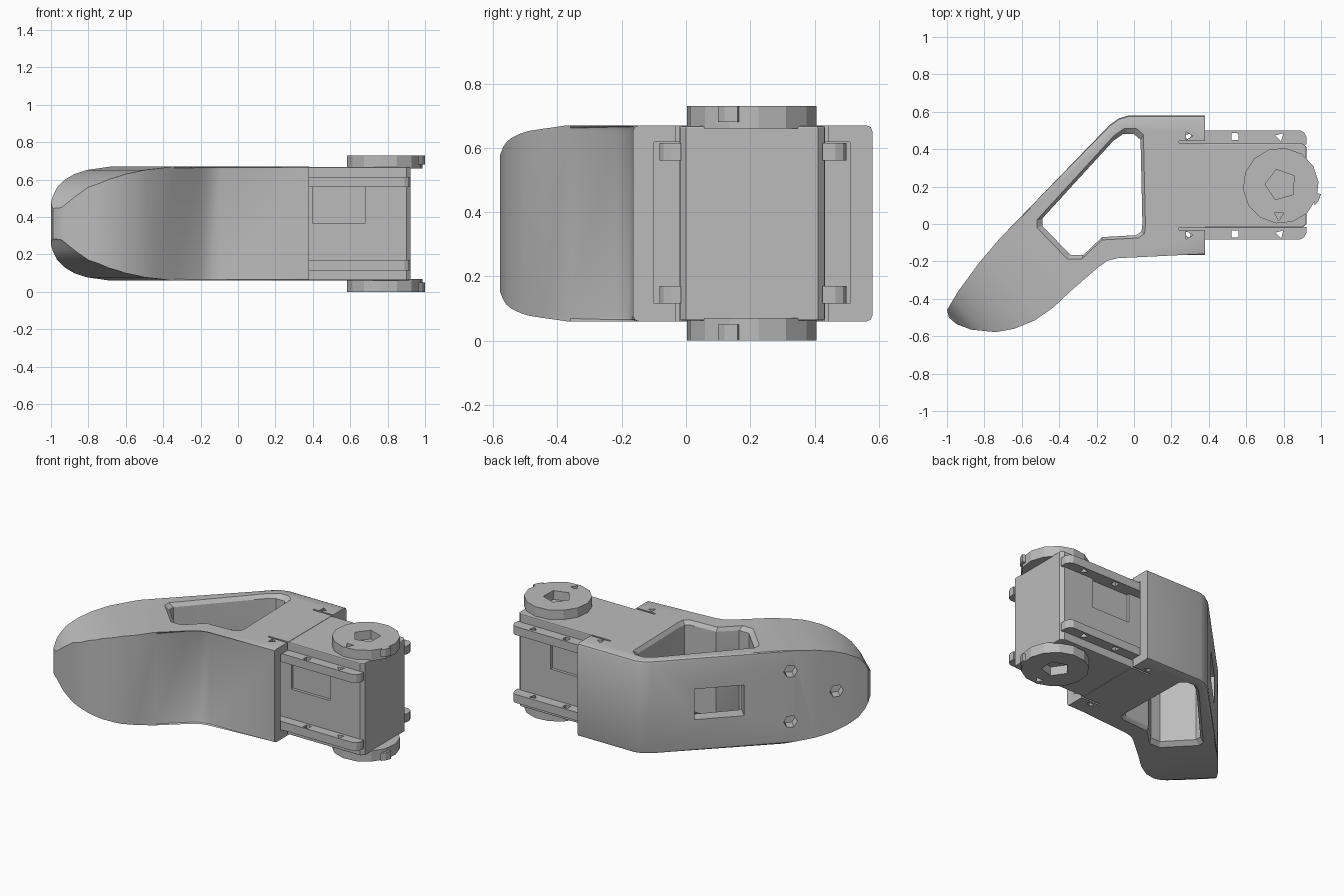
import bpy, bmesh, math
from mathutils import Matrix, Vector

if "Cube" in bpy.data.objects:
    bpy.data.objects.remove(bpy.data.objects["Cube"], do_unlink=True)

MID = 0.365  # height of the horizontal mirror plane
grey = bpy.data.materials.new("plain grey")
grey.use_nodes = True
grey.diffuse_color = (0.5, 0.5, 0.5, 1)
grey.node_tree.nodes["Principled BSDF"].inputs["Base Color"].default_value = (0.5, 0.5, 0.5, 1)


def prism(name, outline, z0, z1, grow=1.0, bevel=0.0, matrix=None, keep=None):
    """Extrude an outline; optionally widen the top and bevel the cap rims."""
    bm = bmesh.new()
    c = sum((Vector(p) for p in outline), Vector((0, 0))) / len(outline)
    low = [bm.verts.new((x, y, z0)) for x, y in outline]
    high = []
    for p in outline:
        q = c + (Vector(p) - c) * grow
        high.append(bm.verts.new((q.x, q.y, z1)))
    bm.faces.new(low)
    bm.faces.new(high)
    n = len(outline)
    for i in range(n):
        j = (i + 1) % n
        bm.faces.new((low[i], low[j], high[j], high[i]))
    if bevel:
        rims = [e for e in bm.edges
                if abs(e.verts[0].co.z - e.verts[1].co.z) < 1e-5 and (keep is None or keep(e))]
        bmesh.ops.bevel(bm, geom=rims, offset=bevel, segments=2, profile=0.5, affect='EDGES')
    if matrix:
        bm.transform(matrix)
    bmesh.ops.recalc_face_normals(bm, faces=bm.faces)
    mesh = bpy.data.meshes.new(name)
    bm.to_mesh(mesh)
    bm.free()
    mesh.materials.append(grey)
    ob = bpy.data.objects.new(name, mesh)
    bpy.context.collection.objects.link(ob)
    return ob


def rect(x0, x1, y0, y1):
    return [(x0, y0), (x1, y0), (x1, y1), (x0, y1)]


def ngon(cx, cy, r, n, turn=0.0):
    return [(cx + r * math.cos(turn + math.tau * i / n),
             cy + r * math.sin(turn + math.tau * i / n)) for i in range(n)]


def combine(ob, cutter, operation='DIFFERENCE'):
    """Apply a boolean and throw the cutter away."""
    cutter.hide_render = True
    mod = ob.modifiers.new("cut", 'BOOLEAN')
    mod.object, mod.operation, mod.solver = cutter, operation, 'EXACT'
    bpy.context.view_layer.objects.active = ob
    bpy.ops.object.modifier_apply(modifier=mod.name)
    bpy.data.objects.remove(cutter, do_unlink=True)


def smooth(ob, angle=28):
    bpy.ops.object.select_all(action='DESELECT')
    ob.select_set(True)
    bpy.context.view_layer.objects.active = ob
    bpy.ops.object.shade_smooth_by_angle(angle=math.radians(angle))


# Bent body shell
outline = [(0.38, 0.58), (-0.03, 0.58), (-0.08, 0.565), (-0.13, 0.53), (-0.72, -0.08),
           (-0.83, -0.21), (-0.94, -0.36), (-1, -0.46), (-0.99, -0.5), (-0.95, -0.535),
           (-0.87, -0.565), (-0.74, -0.578), (-0.64, -0.56), (-0.53, -0.515),
           (-0.43, -0.445), (-0.34, -0.36), (-0.2, -0.215), (-0.15, -0.18),
           (-0.09, -0.165), (0.38, -0.165)]
body = prism("body_shell", outline, 0.06, 0.67, bevel=0.018,
             keep=lambda e: min(v.co.x for v in e.verts) < 0.37)

# Rounded fingertip: side profile swept across the bend direction
upper = [(-1.5, 1), (0.45, 0.676), (0.58, 0.663), (0.7, 0.652), (0.81, 0.63),
         (0.89, 0.602), (0.97, 0.56), (1.015, 0.51), (1.045, 0.455), (1.09, 0.41)]
profile = upper + [(s, 2 * MID - z) for s, z in reversed(upper)]
h = math.sqrt(0.5)
bend = Matrix(((-h, 0, -h, 0), (-h, 0, h, 0), (0, 1, 0, 0), (0, 0, 0, 1)))
combine(body, prism("tip_limit", profile, -2, 2, matrix=bend), 'INTERSECT')

# Large through opening with flared rims
opening = [(-0.49, 0.03), (-0.11, 0.445), (-0.06, 0.48), (0.0, 0.48), (0.035, 0.45),
           (0.045, 0.0), (0.04, -0.04), (0.01, -0.06), (-0.17, -0.07),
           (-0.27, -0.165), (-0.34, -0.165), (-0.49, -0.01)]
combine(body, prism("opening", opening, -0.1, 0.9))
flip = Matrix.Translation((0, 0, 2 * MID)) @ Matrix.Scale(-1, 4, (0, 0, 1))
for m in (None, flip):
    combine(body, prism("rim_flare", opening, 0.645, 0.705, grow=1.2, matrix=m))


# Window and screw recesses in the slanted back wall
def wall_frame(x, y, z):
    return Matrix.Translation((x, y, z)) @ Matrix(
        ((h, 0, -h, 0), (h, 0, h, 0), (0, 1, 0, 0), (0, 0, 0, 1)))


combine(body, prism("window", rect(-0.15, 0.15, -0.1, 0.1), -0.17, 0.1,
                    matrix=wall_frame(-0.41, 0.24, MID)))
for x, y, z in ((-0.71, -0.07, 0.2), (-0.71, -0.07, 0.53), (-0.89, -0.29, MID)):
    combine(body, prism("screw_recess", ngon(0, 0, 0.042, 6), -0.07, 0.1,
                        matrix=wall_frame(x, y, z)))

# Slots that receive the side rails, and thin seams above them
for y0, y1, s0, s1 in ((0.432, 0.51, 0.432, 0.444), (-0.1, -0.02, -0.032, -0.02)):
    combine(body, prism("rail_slot", rect(0.2, 0.5, y0, y1), 0.115, 0.618))
    combine(body, prism("seam", rect(0.24, 0.5, s0, s1), -0.1, 0.9))
    combine(body, prism("screw_hole", ngon(0.29, (y0 + y1) / 2, 0.026, 3), -0.1, 0.9))
smooth(body)

# Motor block with a shallow recess on both sides
block = prism("motor_block", [(0.3, -0.019), (0.9, -0.019), (0.922, 0.0), (0.922, 0.41),
                              (0.9, 0.431), (0.3, 0.431)], 0.062, 0.668, bevel=0.006)
for y0, y1 in ((-0.1, 0.0), (0.412, 0.5)):
    combine(block, prism("side_recess", rect(0.4, 0.68, y0, y1), MID, 0.56))

# Four side rails with triangular screw holes
for side, y0, y1 in (("left", 0.425, 0.5), ("right", -0.082, -0.015)):
    outer, inner = (y1, y0) if side == "left" else (y0, y1)
    step = 0.035 if side == "left" else -0.035
    for level, z0, z1 in (("lower", 0.115, 0.17), ("upper", 0.56, 0.615)):
        rail = prism(f"{side}_{level}_rail",
                     [(0.2, inner), (0.922, inner), (0.922, outer - step),
                      (0.91, outer - step / 3), (0.89, outer), (0.2, outer)], z0, z1)
        for x in (0.29, 0.54, 0.78):
            combine(rail, prism("screw_hole", ngon(x, (y0 + y1) / 2 + step / 8, 0.026,
                                                   4 if x == 0.54 else 3, 0.78), -0.1, 0.9))

# Round horns above and below, with a five-sided socket and a pin hole
for name, m in (("upper_horn", None), ("lower_horn", flip)):
    horn = prism(name, ngon(0.785, 0.205, 0.203, 14, 0.1), 0.66, 0.73, matrix=m)
    combine(horn, prism("socket", ngon(0.785, 0.21, 0.085, 5, 0.6), 0.672, 0.8, matrix=m))
    combine(horn, prism("pin_hole", ngon(0.775, 0.045, 0.028, 3, 0.5), 0.69, 0.8, matrix=m))
    # Small pointer on the horn rim
    prism(name + "_pointer", [(0.96, 0.17), (0.965, 0.1), (0.985, 0.12), (1.0, 0.16)],
          0.68, 0.73, matrix=m)
